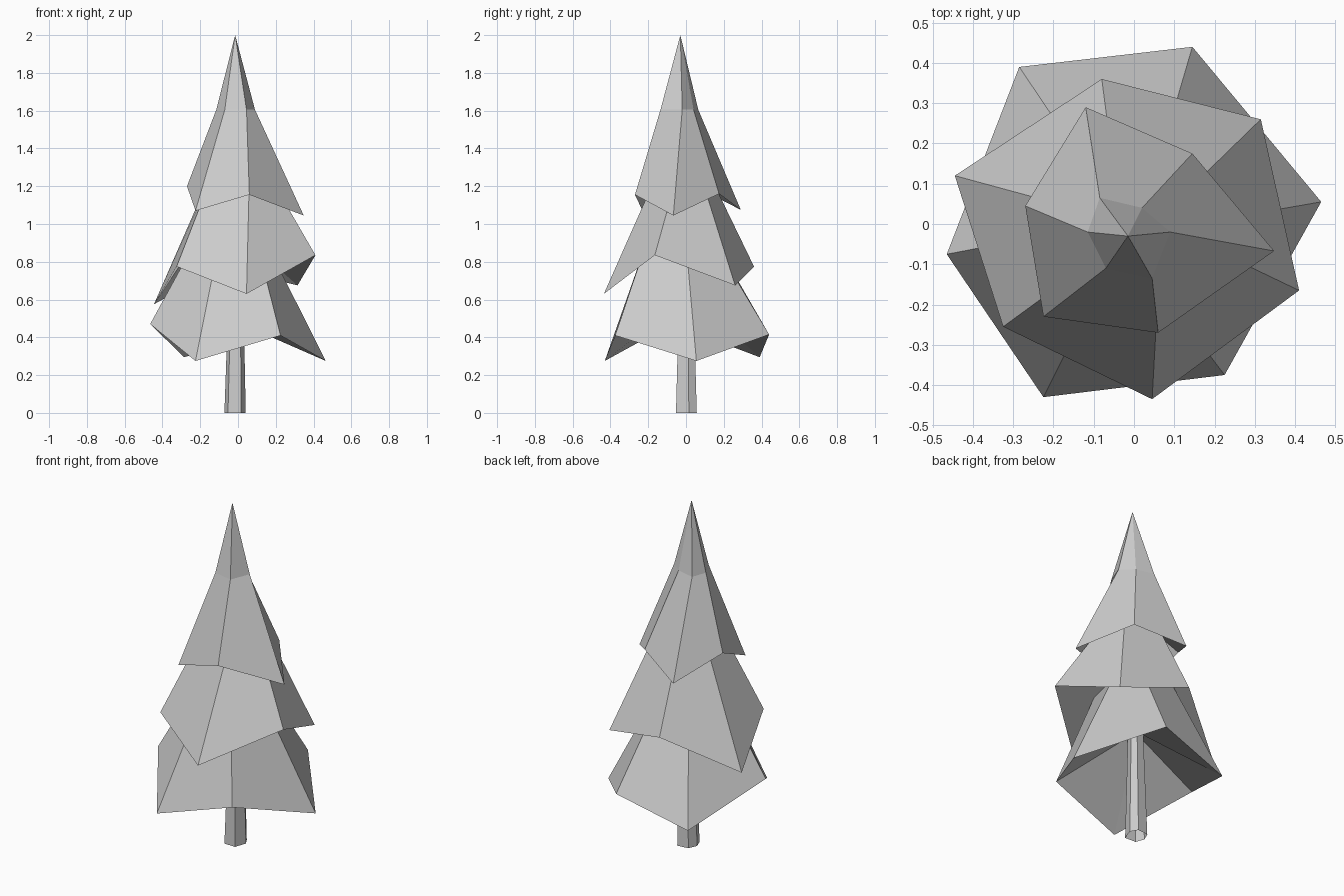
import bpy
import bmesh

cube = bpy.data.objects.get("Cube")
if cube:
    bpy.data.objects.remove(cube, do_unlink=True)

# One plain grey for the whole tree
grey = bpy.data.materials.new("light_grey")
grey.use_nodes = True
grey.diffuse_color = (0.61, 0.61, 0.61, 1)
shader = next(n for n in grey.node_tree.nodes if n.type == "BSDF_PRINCIPLED")
shader.inputs["Base Color"].default_value = grey.diffuse_color

SIDES = 6


def at_height(points, z, scale=1.0):
    """Level ring, optionally narrowed towards the trunk axis."""
    return [(x * scale, y * scale, z) for x, y in points]


def loft(name, rings, tip=None):
    """Join rings from bottom to top with flat quads; a tip closes the top."""
    bm = bmesh.new()
    loops = [[bm.verts.new(p) for p in ring] for ring in rings]
    for low, high in zip(loops, loops[1:]):
        for i in range(SIDES):
            j = (i + 1) % SIDES
            bm.faces.new((low[i], low[j], high[j], high[i]))
    if tip:
        top = loops[-1]
        peak = bm.verts.new(tip)
        for i in range(SIDES):
            bm.faces.new((top[i], top[(i + 1) % SIDES], peak))
    mesh = bpy.data.meshes.new(name)
    bm.to_mesh(mesh)
    bm.free()
    mesh.materials.append(grey)
    obj = bpy.data.objects.new(name, mesh)
    bpy.context.collection.objects.link(obj)


# Tapered trunk, open at the foot, meeting the underside of the lowest branches
trunk_foot = [(0.041, 0.015), (0.017, 0.057), (-0.05, 0.05),
              (-0.072, 0), (-0.053, -0.05), (0.017, -0.053)]
trunk_top = at_height(trunk_foot, 0.61, 0.7)
loft("trunk", [at_height(trunk_foot, 0), trunk_top])

# Lower branches: hollow underside, ragged rim, narrow neck
lower_rim = [(0.465, 0.055, 0.275), (0.145, 0.44, 0.415), (-0.285, 0.39, 0.295),
             (-0.465, -0.075, 0.47), (-0.225, -0.43, 0.275), (0.225, -0.375, 0.41)]
lower_neck = at_height([(0.15, 0), (0.06, 0.15), (-0.13, 0.16),
                        (-0.23, -0.03), (-0.1, -0.18), (0.1, -0.21)], 0.9)
loft("lower_branches", [trunk_top, lower_rim, lower_neck])

# Middle branches grow from the lower neck
middle_rim = [(0.41, -0.165, 0.835), (0.315, 0.26, 0.675), (-0.08, 0.36, 0.775),
              (-0.445, 0.12, 0.575), (-0.325, -0.255, 0.775), (0.045, -0.435, 0.63)]
middle_neck = at_height([(0.17, -0.05), (0.13, 0.08), (-0.05, 0.13),
                         (-0.15, 0.04), (-0.14, -0.12), (0.06, -0.16)], 1.25)
loft("middle_branches", [lower_neck, middle_rim, middle_neck])

# Top branches drawn up into a sharp tip
top_rim = [(0.348, -0.067, 1.045), (0.145, 0.175, 1.16), (-0.12, 0.29, 1.075),
           (-0.27, 0.045, 1.2), (-0.225, -0.23, 1.07), (0.06, -0.27, 1.155)]
shoulder = at_height([(0.09, -0.02), (0.02, 0.04), (-0.085, 0.065),
                      (-0.115, -0.02), (-0.07, -0.11), (0.045, -0.135)], 1.605)
loft("top_branches", [middle_neck, top_rim, shoulder], tip=(-0.015, -0.03, 2))
